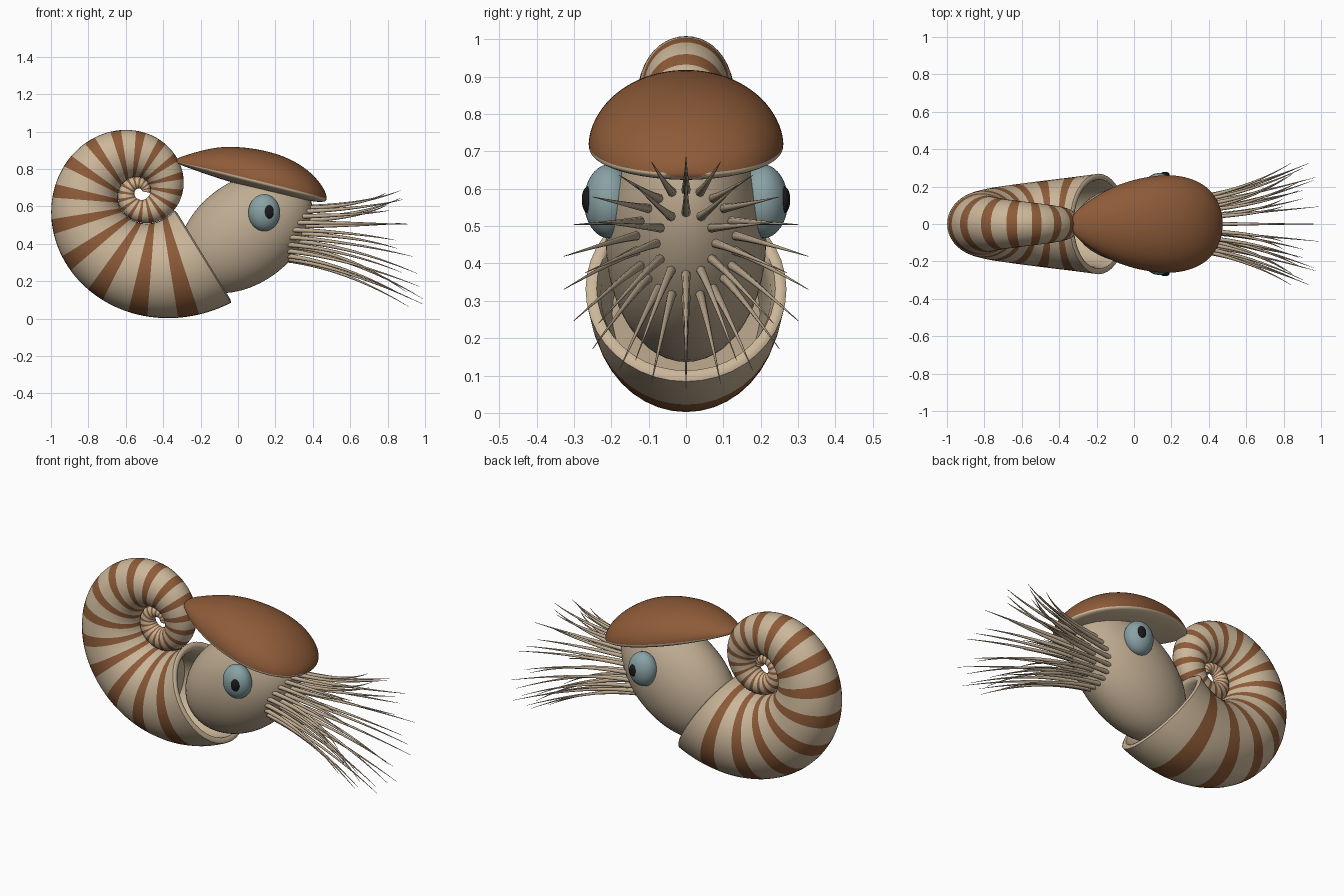
import bpy, math
from mathutils import Vector

if "Cube" in bpy.data.objects:
    bpy.data.objects.remove(bpy.data.objects["Cube"])


def material(name, rgb):
    m = bpy.data.materials.new(name)
    m.diffuse_color = (*rgb, 1)
    m.use_nodes = True
    m.node_tree.nodes["Principled BSDF"].inputs["Base Color"].default_value = m.diffuse_color
    return m


TAN = material("shell tan", (0.60, 0.47, 0.32))
BROWN = material("stripe brown", (0.27, 0.105, 0.04))
SKIN = material("skin tan", (0.52, 0.41, 0.285))
TEAL = material("eye teal", (0.25, 0.36, 0.375))
BLACK = material("pupil black", (0.01, 0.01, 0.01))


def loft(name, rings, mats, rule=lambda i, j: 0):
    """Skin closed rings of equal length, cap both ends, colour by ring and side index."""
    n = len(rings[0])
    faces, idx = [], []
    for i in range(len(rings) - 1):
        for j in range(n):
            k = (j + 1) % n
            faces.append((i * n + j, i * n + k, (i + 1) * n + k, (i + 1) * n + j))
            idx.append(rule(i, j))
    last = (len(rings) - 1) * n
    faces += [tuple(reversed(range(n))), tuple(range(last, last + n))]
    idx += [0, 0]
    mesh = bpy.data.meshes.new(name)
    mesh.from_pydata([v for r in rings for v in r], [], faces)
    for m in mats:
        mesh.materials.append(m)
    mesh.polygons.foreach_set("material_index", idx)
    ob = bpy.data.objects.new(name, mesh)
    bpy.context.collection.objects.link(ob)
    bpy.context.view_layer.objects.active = ob
    bpy.ops.object.select_all(action='DESELECT')
    ob.select_set(True)
    bpy.ops.object.mode_set(mode='EDIT')
    bpy.ops.mesh.select_all(action='SELECT')
    bpy.ops.mesh.normals_make_consistent(inside=False)
    bpy.ops.object.mode_set(mode='OBJECT')
    bpy.ops.object.shade_smooth_by_angle(angle=math.radians(50))
    return ob


def ellipsoid(name, loc, size, mat, tilt=0):
    bpy.ops.mesh.primitive_uv_sphere_add(segments=40, ring_count=24, radius=1,
                                         location=loc, rotation=(0, tilt, 0))
    ob = bpy.context.object
    ob.name = name
    ob.scale = size
    ob.data.materials.append(mat)
    bpy.ops.object.shade_smooth()
    return ob


# Coiled shell: growing tube along a logarithmic spiral, with a hollow mouth
K, R0, SIDES = 0.2235, 0.48, 40
COIL = Vector((-0.525, 0, 0.675))


def shell_ring(t, scale=1.0, push=0.0):
    a = math.radians(-45.8) - t
    r = R0 * math.exp(-K * t)
    er = Vector((math.cos(a), 0, math.sin(a)))
    ea = Vector((-math.sin(a), 0, math.cos(a)))
    out = (er - K * ea).normalized()
    fwd = (ea + K * er).normalized()
    ring = []
    for j in range(SIDES):
        b = 2 * math.pi * j / SIDES
        ring.append(COIL + er * r + fwd * push + out * (0.604 * r * scale * math.cos(b))
                    + Vector((0, 0.56 * r * scale * math.sin(b), 0)))
    return ring


STEP = math.radians(2.25)
inner = [shell_ring(math.radians(d), 0.86) for d in (40, 30, 20, 10, 3)]
lip = [shell_ring(0, 0.89, 0.004), shell_ring(0, 0.94, 0.008), shell_ring(0, 0.98, 0.004)]
outer = [shell_ring(i * STEP) for i in range(300)]
skip = len(inner) + len(lip)
loft("coiled_shell", inner + lip + outer, [TAN, BROWN],
     lambda i, j: 1 if i >= skip and (i - skip) % 10 >= 6 else 0)

# Body: tilted egg leaning out of the shell mouth
BC, BS, TILT = Vector((0.04, 0, 0.46)), (0.40, 0.215, 0.272), math.radians(37)
ellipsoid("body", BC, BS, SKIN, -TILT)


def body_front(y, z):
    """Foremost x of the body at a given y and z."""
    x = 0.45
    while x > 0:
        dx, dz = x - BC.x, z - BC.z
        u = dx * math.cos(TILT) + dz * math.sin(TILT)
        v = -dx * math.sin(TILT) + dz * math.cos(TILT)
        if (u / BS[0]) ** 2 + (y / BS[1]) ** 2 + (v / BS[2]) ** 2 <= 1:
            return x
        x -= 0.005
    return 0.2


# Hood: domed teardrop, brown on top and tan beneath (x, half width, dome height, lip depth)
STATIONS = [(-0.335, 0.03, 0.010, 0.006), (-0.31, 0.075, 0.030, 0.012), (-0.2, 0.155, 0.092, 0.025),
            (-0.1, 0.207, 0.138, 0.034), (0.0, 0.240, 0.163, 0.040), (0.1, 0.260, 0.176, 0.043),
            (0.2, 0.267, 0.178, 0.043), (0.3, 0.250, 0.163, 0.040), (0.39, 0.205, 0.122, 0.034),
            (0.445, 0.135, 0.072, 0.026), (0.475, 0.05, 0.022, 0.012)]
hood_rings = []
for x, w, h, d in STATIONS:
    z0 = 0.84 - 0.2 * (x + 0.335) / 0.81
    hood_rings.append([(x, w * math.cos(b), z0 + (h if math.sin(b) > 0 else d) * math.sin(b))
                       for b in (2 * math.pi * j / 24 for j in range(24))])
hood = loft("hood", hood_rings, [TAN, BROWN], lambda i, j: 1 if j < 12 else 0)
for end in hood.data.polygons[-2:]:
    end.material_index = 1
sub = hood.modifiers.new("smooth", 'SUBSURF')
sub.levels = sub.render_levels = 2

# Eyes with raised pupils on both sides
for side, s in (("right", -1), ("left", 1)):
    ellipsoid(f"eye_{side}", (0.14, s * 0.205, 0.566), (0.085, 0.068, 0.099), TEAL)
    ellipsoid(f"pupil_{side}", (0.165, s * 0.262, 0.57), (0.026, 0.017, 0.036), BLACK)


# Tentacles: tapered curved arms fanning out in two rings
def tentacle(name, base, mid, tip):
    n, rings = 14, []
    for i in range(n + 1):
        t = i / n
        p = base * (1 - t) ** 2 + mid * 2 * t * (1 - t) + tip * t * t
        d = ((mid - base) * (1 - t) + (tip - mid) * t).normalized()
        side = d.cross(Vector((0, 0, 1))).normalized()
        up = side.cross(d)
        r = 0.0125 * (1 - t) + 0.0008
        rings.append([p + (side * math.cos(b) + up * math.sin(b)) * r
                      for b in (2 * math.pi * j / 8 for j in range(8))])
    loft(name, rings, [SKIN])


RINGS = [("outer", 22, 0.13, 0.14, 0.33, 0.31), ("inner", 12, 0.075, 0.08, 0.27, 0.27)]
for label, count, by, bz, ty, tz in RINGS:
    for i in range(count):
        a = math.pi / 2 + 2 * math.pi * i / count
        c, s = math.cos(a), math.sin(a)
        y, z = by * c, 0.455 + bz * s
        base = Vector((body_front(y, z) - 0.03, y, z))
        reach = 0.93 - 0.06 * s + (0.0 if i % 2 == 0 else -0.08)
        tip = Vector((reach, ty * c, 0.375 + tz * s))
        mid = Vector((base.x + 0.32, y + 0.25 * (tip.y - y), z + 0.18 * (tip.z - z)))
        tentacle(f"tentacle_{label}_{i + 1}", base, mid, tip)
